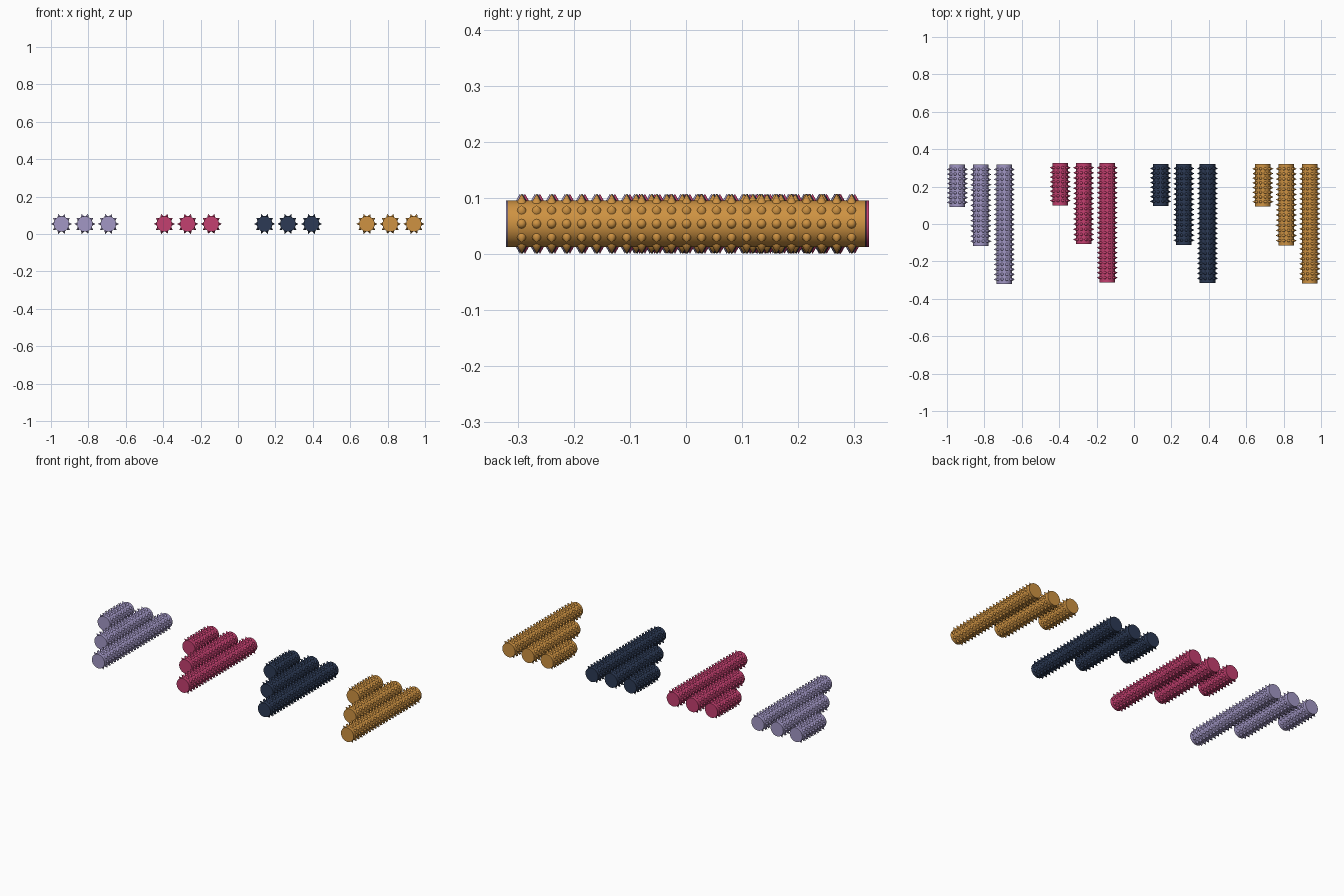
import bpy, bmesh, math
from mathutils import Matrix, Vector

cube = bpy.data.objects.get("Cube")
if cube:
    bpy.data.objects.remove(cube, do_unlink=True)

BODY_R, TIP_R, SPIKE_R = 0.0415, 0.0563, 0.0085
CENTRE_Z = 0.0538
ROWS = 10
END_MARGIN = 0.025


def make_material(name, rgb):
    mat = bpy.data.materials.new(name)
    mat.use_nodes = True
    colour = (*rgb, 1.0)
    mat.diffuse_color = colour
    mat.node_tree.nodes["Principled BSDF"].inputs["Base Color"].default_value = colour
    return mat


def make_roller(name, mat, x, back, length, rings):
    bm = bmesh.new()
    # Smooth cylinder lying along y
    lie_down = Matrix.Rotation(math.pi / 2, 4, 'X')
    bmesh.ops.create_cone(bm, cap_ends=True, segments=48, radius1=BODY_R,
                          radius2=BODY_R, depth=length, matrix=lie_down)
    # Ten rows of pointed studs around the barrel
    root = BODY_R - 0.001
    height = TIP_R - root
    span = length - 2 * END_MARGIN
    for row in range(ROWS):
        a = row * math.tau / ROWS
        out = Vector((math.cos(a), 0, math.sin(a)))
        turn = out.to_track_quat('Z', 'Y').to_matrix().to_4x4()
        for ring in range(rings):
            spot = out * (root + height / 2)
            spot.y = span * (ring / (rings - 1) - 0.5)
            bmesh.ops.create_cone(bm, cap_ends=False, segments=12, radius1=SPIKE_R,
                                  radius2=0, depth=height,
                                  matrix=Matrix.Translation(spot) @ turn)
    bmesh.ops.remove_doubles(bm, verts=bm.verts, dist=0.00001)
    mesh = bpy.data.meshes.new(name)
    bm.to_mesh(mesh)
    bm.free()
    mesh.materials.append(mat)
    obj = bpy.data.objects.new(name, mesh)
    obj.location = (x, back - length / 2, CENTRE_Z)
    bpy.context.collection.objects.link(obj)
    bpy.ops.object.select_all(action='DESELECT')
    obj.select_set(True)
    bpy.context.view_layer.objects.active = obj
    bpy.ops.object.shade_smooth_by_angle(angle=math.radians(40))


# Colour groups: name, colour, middle roller x, back end y
groups = [
    ("lavender", (0.36, 0.31, 0.56), -0.819, 0.317),
    ("raspberry", (0.55, 0.05, 0.16), -0.269, 0.326),
    ("navy", (0.025, 0.042, 0.09), 0.267, 0.322),
    ("amber", (0.62, 0.29, 0.055), 0.814, 0.320),
]
# Sizes: name, x offset, length, stud rings
sizes = [
    ("short", -0.125, 0.226, 8),
    ("medium", 0.0, 0.434, 15),
    ("long", 0.126, 0.638, 23),
]
for colour, rgb, mid_x, back in groups:
    mat = make_material(colour, rgb)
    for size, dx, length, rings in sizes:
        make_roller(f"{size}_{colour}_roller", mat, mid_x + dx, back, length, rings)
